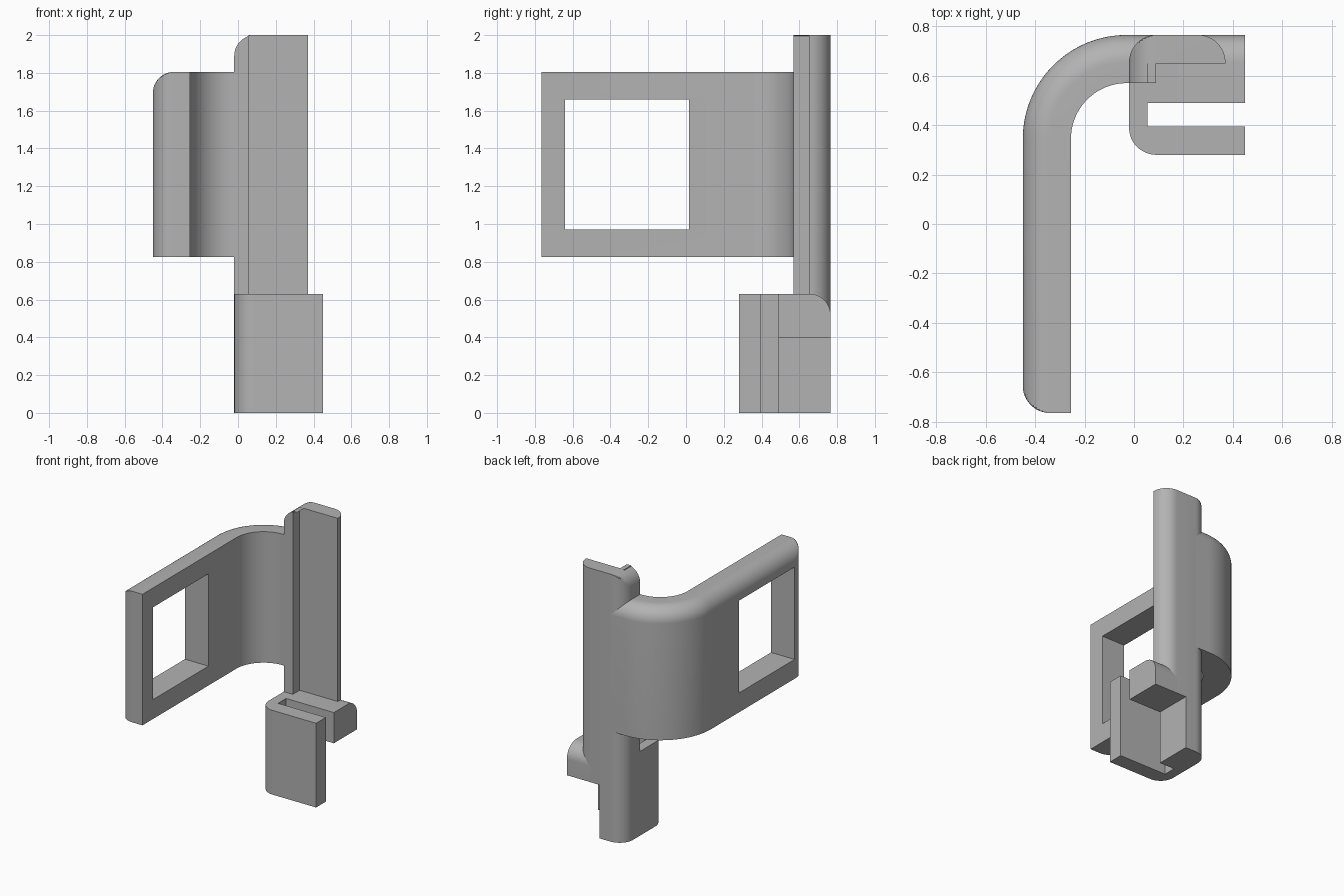
import bpy, bmesh
from math import sin, cos, pi, radians
from mathutils import Matrix

if "Cube" in bpy.data.objects:
    bpy.data.objects.remove(bpy.data.objects["Cube"])

grey = bpy.data.materials.new("plain grey")
grey.use_nodes = True
grey.diffuse_color = (0.45, 0.45, 0.45, 1)
grey.node_tree.nodes["Principled BSDF"].inputs["Base Color"].default_value = grey.diffuse_color

R = 0.11          # common edge rounding
BACK = 0.765      # rear plane


def arc(cx, cy, r, start, end, n=12):
    """Points on an arc, angles in degrees."""
    angles = [radians(start + (end - start) * i / n) for i in range(n + 1)]
    return [(cx + r * cos(a), cy + r * sin(a)) for a in angles]


def loft(name, rings, matrix=None):
    """Closed solid through equal-length outlines given as (height, points)."""
    bm = bmesh.new()
    loops = [[bm.verts.new((x, y, z)) for x, y in pts] for z, pts in rings]
    n = len(loops[0])
    for low, high in zip(loops, loops[1:]):
        for i in range(n):
            j = (i + 1) % n
            bm.faces.new((low[i], low[j], high[j], high[i]))
    bm.faces.new(loops[0][::-1])
    bm.faces.new(loops[-1])
    if matrix:
        bm.transform(matrix)
    bmesh.ops.remove_doubles(bm, verts=bm.verts, dist=1e-5)
    bmesh.ops.recalc_face_normals(bm, faces=bm.faces)
    mesh = bpy.data.meshes.new(name)
    bm.to_mesh(mesh)
    bm.free()
    mesh.materials.append(grey)
    obj = bpy.data.objects.new(name, mesh)
    bpy.context.collection.objects.link(obj)
    return obj


def rounded_rings(bottom, top, outline, n=12):
    """Rings whose outer side pulls in by a quarter circle at the top."""
    rings = [(bottom, outline(0))]
    for i in range(n + 1):
        a = pi / 2 * i / n
        rings.append((top - R + R * sin(a), outline(R * (1 - cos(a)))))
    return rings


def smooth(obj):
    bpy.ops.object.select_all(action='DESELECT')
    obj.select_set(True)
    bpy.context.view_layer.objects.active = obj
    bpy.ops.object.shade_smooth_by_angle(angle=radians(25))


# Curved plate: straight wing, quarter bend, short tab into the post
def plate_outline(d):
    nose = [(max(x, -0.45 + d), y) for x, y in arc(-0.34, -BACK + R, R, 270, 180)]
    bend_out = arc(-0.03, 0.345, 0.42 - d, 180, 90, 32)
    tab = [(0.09, BACK - d), (0.09, 0.65), (0.055, 0.65), (0.055, 0.57)]
    bend_in = arc(-0.03, 0.345, 0.225, 90, 180, 32)
    return nose + bend_out + tab + bend_in + [(-0.255, -BACK)]


plate = loft("curved_plate", rounded_rings(0.825, 1.805, plate_outline))

# Window through the wing
y0, y1 = -0.64, 0.015
cutter = loft("window_cutter", [(z, [(-0.6, y0), (-0.1, y0), (-0.1, y1), (-0.6, y1)])
                                for z in (0.97, 1.66)])
cut = plate.modifiers.new("window", 'BOOLEAN')
cut.operation = 'DIFFERENCE'
cut.solver = 'EXACT'
cut.object = cutter
bpy.context.view_layer.objects.active = plate
bpy.ops.object.modifier_apply(modifier=cut.name)
bpy.data.objects.remove(cutter)


# Tall post with a front lip along its inner side
def post_outline(d):
    left = [(max(x, -0.02 + d), y) for x, y in arc(0.09, BACK - R, R, 180, 90)]
    right = arc(0.26, BACK - R, R, 90, 0)
    lip = [(0.37, 0.65), (0.055, 0.65), (0.055, 0.57), (-0.02 + d, 0.57)]
    return left + right + lip


post = loft("post", rounded_rings(0.41, 2.0, post_outline))

# Slotted clip: long front jaw, short rear jaw
clip_plan = (arc(0.09, BACK - R, R, 180, 90)
             + [(0.18, BACK), (0.18, 0.49), (0.055, 0.49), (0.055, 0.395),
                (0.45, 0.395), (0.45, 0.28)]
             + arc(0.09, 0.28 + R, R, 270, 180))
clip = loft("slotted_clip", [(0, clip_plan), (0.63, clip_plan)])

# Overhanging upper part of the rear jaw, profile in (y, z) swept along x
jaw = [(0.49, 0.40), (BACK, 0.40)] + arc(BACK - R, 0.63 - R, R, 0, 90) + [(0.49, 0.63)]
yz_to_world = Matrix(((0, 0, 1, 0), (1, 0, 0, 0), (0, 1, 0, 0), (0, 0, 0, 1)))
block = loft("rear_jaw_block", [(0.12, jaw), (0.45, jaw)], yz_to_world)

for part in (plate, post, clip, block):
    smooth(part)
